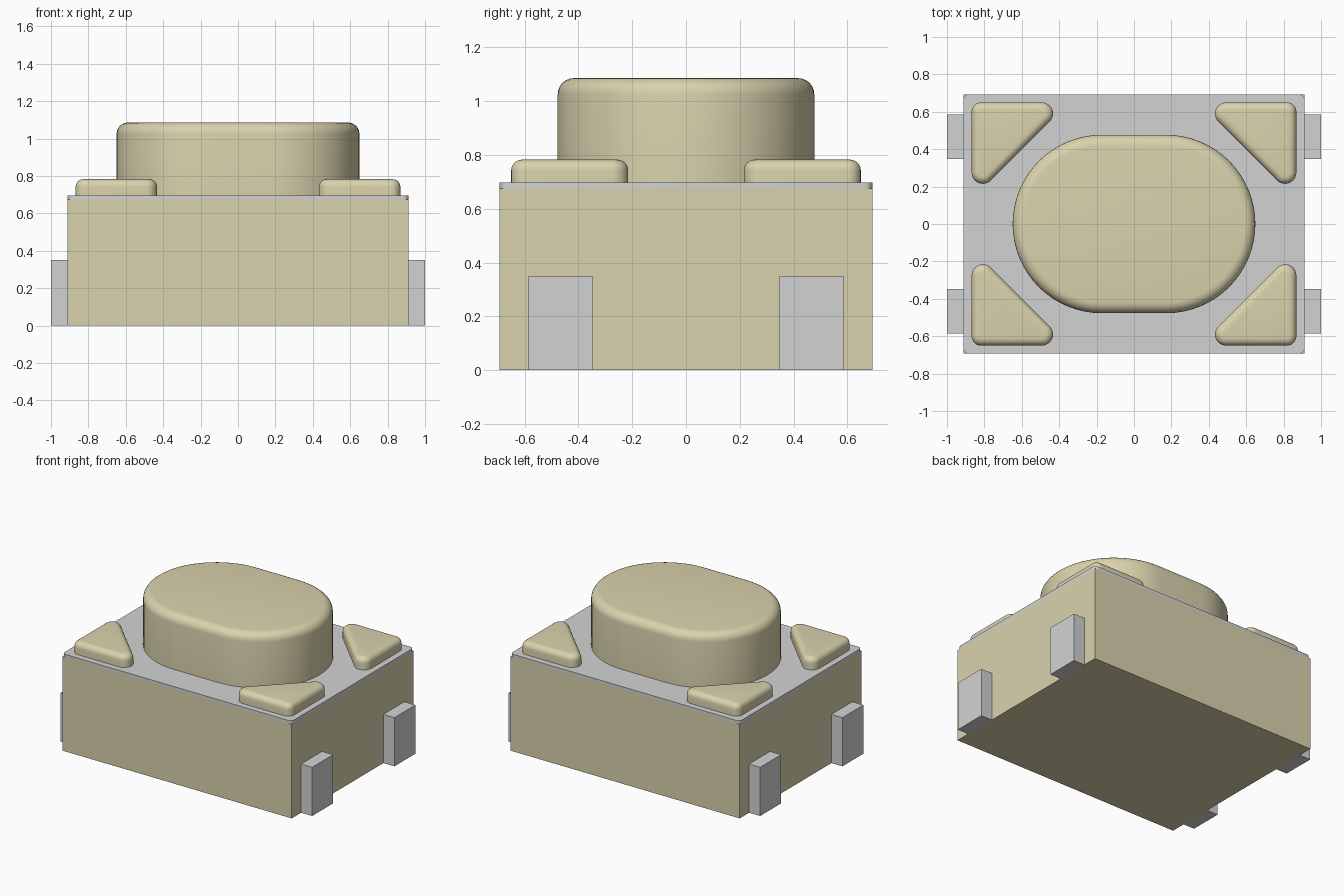
import bpy, bmesh, math
from mathutils import Vector

cube = bpy.data.objects.get("Cube")
if cube:
    bpy.data.objects.remove(cube, do_unlink=True)


def material(name, rgb):
    m = bpy.data.materials.new(name)
    m.use_nodes = True
    m.diffuse_color = (*rgb, 1)
    m.node_tree.nodes["Principled BSDF"].inputs["Base Color"].default_value = (*rgb, 1)
    return m


TAN = material("beige plastic", (0.70, 0.65, 0.42))
GREY = material("grey metal", (0.65, 0.65, 0.65))


def rounded(corners, steps=12):
    """Outline with each (x, y, radius) corner replaced by a tangent arc."""
    points = []
    for i, (x, y, r) in enumerate(corners):
        p = Vector((x, y))
        a = (Vector(corners[i - 1][:2]) - p).normalized()
        b = (Vector(corners[(i + 1) % len(corners)][:2]) - p).normalized()
        if r == 0:
            points.append(p)
            continue
        half = a.angle(b) / 2
        centre = p + (a + b).normalized() * r / math.sin(half)
        start = p + a * r / math.tan(half) - centre
        end = p + b * r / math.tan(half) - centre
        for k in range(steps + 1):
            spoke = start.normalized().slerp(end.normalized(), k / steps)
            points.append(centre + spoke * r)
    return points


def prism(name, outline, z0, z1, mat, fillet=0):
    """Extrude an outline upward and optionally round its top edge."""
    bm = bmesh.new()
    base = bm.faces.new([bm.verts.new((p.x, p.y, z0)) for p in outline])
    grown = bmesh.ops.extrude_face_region(bm, geom=[base], use_keep_orig=True)
    for v in grown["geom"]:
        if isinstance(v, bmesh.types.BMVert):
            v.co.z = z1
    if fillet:
        rim = [e for e in bm.edges if all(v.co.z > z1 - 0.001 for v in e.verts)]
        bmesh.ops.bevel(bm, geom=rim, offset=fillet, segments=6, profile=0.5,
                        affect='EDGES', clamp_overlap=False)
    bmesh.ops.recalc_face_normals(bm, faces=bm.faces[:])
    mesh = bpy.data.meshes.new(name)
    bm.to_mesh(mesh)
    bm.free()
    obj = bpy.data.objects.new(name, mesh)
    bpy.context.collection.objects.link(obj)
    mesh.materials.append(mat)
    bpy.ops.object.select_all(action='DESELECT')
    obj.select_set(True)
    bpy.context.view_layer.objects.active = obj
    bpy.ops.object.shade_smooth_by_angle(angle=math.radians(30))


def rectangle(x0, x1, y0, y1, r=0):
    return rounded([(x0, y0, r), (x1, y0, r), (x1, y1, r), (x0, y1, r)], 6)


# Housing and its metal cover
W, D = 0.912, 0.693
prism("housing", rectangle(-W, W, -D, D), 0, 0.675, TAN)
prism("cover_plate", rectangle(-W, W, -D, D, 0.03), 0.675, 0.697, GREY)

# Push button with straight sides and round ends
R, HALF = 0.477, 0.172
button = []
for side in (1, -1):
    for k in range(33):
        a = math.pi * k / 32 - math.pi / 2
        button.append(Vector((side * (HALF + R * math.cos(a)), side * R * math.sin(a))))
prism("button", button, 0.697, 1.086, TAN, 0.06)

# Triangular corner posts and side terminals
for sx, x_name in ((1, "left"), (-1, "right")):
    for sy, y_name in ((1, "back"), (-1, "front")):
        triangle = rounded([(sx * 0.868, sy * 0.65, 0.05),
                            (sx * 0.348, sy * 0.65, 0.06),
                            (sx * 0.868, sy * 0.13, 0.06)])
        prism(f"{y_name}_{x_name}_post", triangle, 0.697, 0.783, TAN, 0.04)
        pin = rectangle(min(sx * W, sx), max(sx * W, sx),
                        min(sy * 0.348, sy * 0.586), max(sy * 0.348, sy * 0.586))
        prism(f"{y_name}_{x_name}_terminal", pin, 0, 0.35, GREY)
